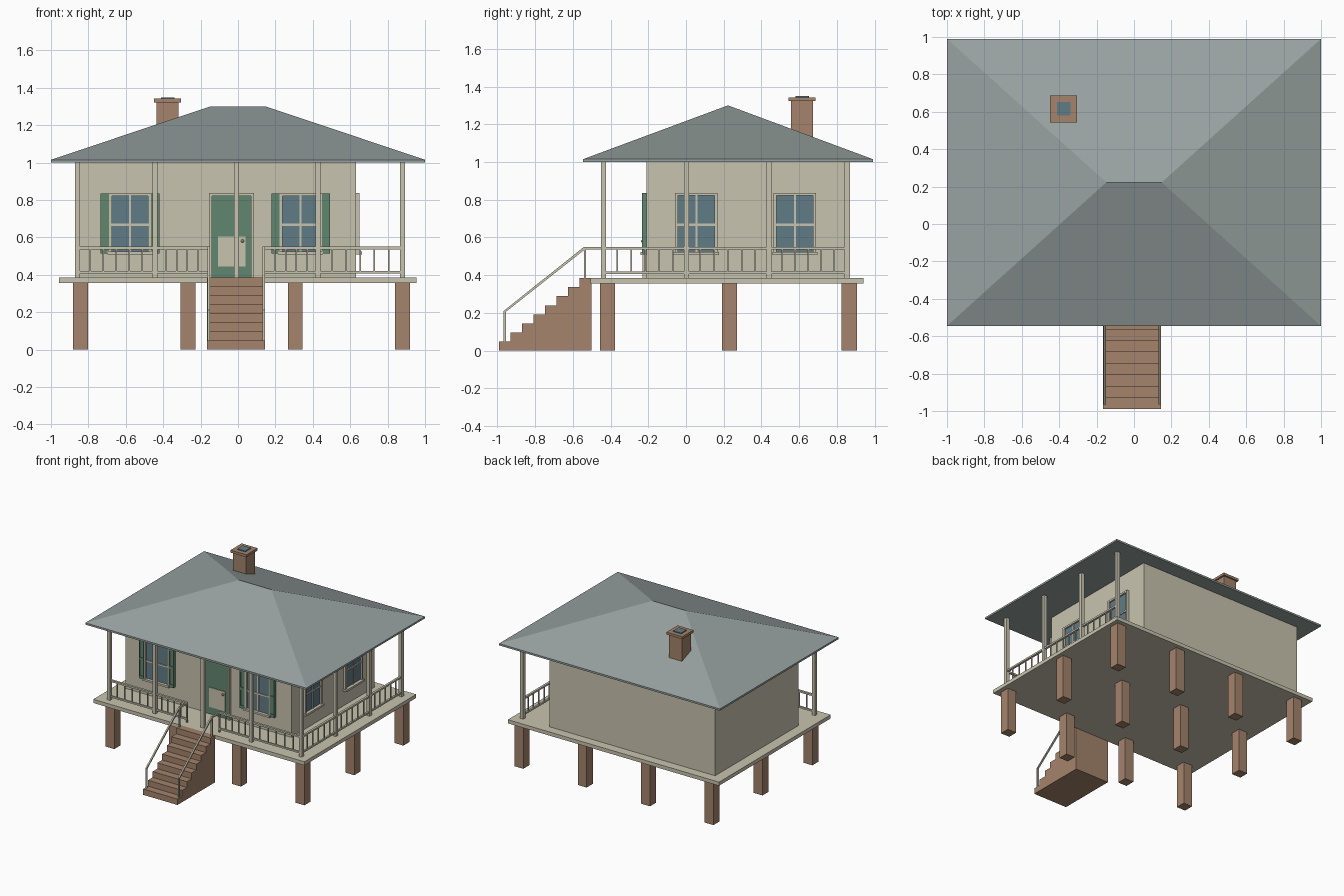
import bpy, bmesh, math
from mathutils import Matrix, Vector

cube = bpy.data.objects.get("Cube")
if cube:
    bpy.data.objects.remove(cube, do_unlink=True)


def material(name, r, g, b):
    m = bpy.data.materials.new(name)
    m.use_nodes = True
    m.diffuse_color = (r, g, b, 1)
    bsdf = next(n for n in m.node_tree.nodes if n.type == 'BSDF_PRINCIPLED')
    bsdf.inputs["Base Color"].default_value = (r, g, b, 1)
    bsdf.inputs["Roughness"].default_value = 0.9
    return m


CREAM = material("cream paint", 0.58, 0.55, 0.43)
BROWN = material("brown brick", 0.37, 0.23, 0.15)
SLATE = material("slate roof", 0.31, 0.36, 0.35)
GREEN = material("green paint", 0.12, 0.24, 0.16)
GLASS = material("blue glass", 0.12, 0.20, 0.24)


def finish(name, bm, mat, matrix=None):
    if matrix:
        bm.transform(matrix)
    bmesh.ops.recalc_face_normals(bm, faces=bm.faces[:])
    mesh = bpy.data.meshes.new(name)
    bm.to_mesh(mesh)
    bm.free()
    mesh.materials.append(mat)
    obj = bpy.data.objects.new(name, mesh)
    bpy.context.collection.objects.link(obj)
    return obj


def add_box(bm, x, y, z):
    """Box from three (low, high) spans."""
    size = Matrix.Diagonal((x[1] - x[0], y[1] - y[0], z[1] - z[0], 1))
    mid = Matrix.Translation((sum(x) / 2, sum(y) / 2, sum(z) / 2))
    bmesh.ops.create_cube(bm, size=1, matrix=mid @ size)


def boxes(name, mat, spans, matrix=None):
    bm = bmesh.new()
    for s in spans:
        add_box(bm, *s)
    return finish(name, bm, mat, matrix)


def around(c, half):
    return (c - half, c + half)


def extrude_x(name, mat, profile, x):
    """Extrude a (y, z) outline between two x values."""
    bm = bmesh.new()
    face = bm.faces.new([bm.verts.new((x[0], y, z)) for y, z in profile])
    grown = bmesh.ops.extrude_face_region(bm, geom=[face])["geom"]
    verts = [v for v in grown if isinstance(v, bmesh.types.BMVert)]
    bmesh.ops.translate(bm, verts=verts, vec=(x[1] - x[0], 0, 0))
    return finish(name, bm, mat)


DECK = 0.385
WALL_FRONT, WALL_SIDE = -0.21, 0.63
ROW_Y, ROW_X = -0.437, 0.88

# Main volumes
boxes("house_walls", CREAM, [((-0.87, WALL_SIDE), (WALL_FRONT, 0.865), (DECK, 1.0))])
boxes("deck", CREAM, [((-0.957, 0.955), (-0.505, 0.94), (0.355, DECK))])
for i in range(4):
    for y in (-0.415, 0.23, 0.865):
        boxes("pier", BROWN, [(around(-0.842 + 0.574 * i, 0.04), around(y, 0.04), (0, 0.355))])

# Hipped roof with a thin eave and a flat soffit
bm = bmesh.new()
rings = [[bm.verts.new((x, y, z)) for x, y in ((-1, -0.545), (1, -0.545), (1, 0.99), (-1, 0.99))]
         for z in (1.0, 1.015)]
ridge = [bm.verts.new((x, 0.2225, 1.3)) for x in (-0.148, 0.148)]
bm.faces.new(rings[0])
for i in range(4):
    j = (i + 1) % 4
    bm.faces.new((rings[0][i], rings[0][j], rings[1][j], rings[1][i]))
a, b, c, d = rings[1]
for f in ((a, b, ridge[1], ridge[0]), (b, c, ridge[1]), (c, d, ridge[0], ridge[1]), (d, a, ridge[0])):
    bm.faces.new(f)
finish("hip_roof", bm, SLATE)

# Chimney
CX, CY = -0.376, 0.615
boxes("chimney", BROWN, [(around(CX, 0.059), around(CY, 0.059), (1.02, 1.325)),
                         (around(CX, 0.072), around(CY, 0.072), (1.322, 1.342))])
boxes("chimney_flue", GLASS, [(around(CX, 0.036), around(CY, 0.036), (1.32, 1.349))])

# Veranda posts
front_posts = (-0.858, -0.444, -0.008, 0.428, ROW_X)
side_posts = (ROW_Y, 0.003, 0.44, 0.855)
for x in front_posts:
    boxes("front_post", CREAM, [(around(x, 0.014), around(ROW_Y, 0.014), (DECK, 1.0))])
for y in side_posts[1:]:
    boxes("side_post", CREAM, [(around(ROW_X, 0.014), around(y, 0.014), (DECK, 1.0))])


def railing(name, start, end, count, matrix):
    """Two rails and evenly spaced balusters along local x."""
    spans = [((start, end), around(0, 0.009), (0.536, 0.55)),
             ((start, end), around(0, 0.007), (0.407, 0.42))]
    for i in range(1, count + 1):
        x = start + (end - start) * i / (count + 1)
        spans.append((around(x, 0.004), around(0, 0.004), (0.415, 0.54)))
    boxes(name, CREAM, spans, matrix)


STAIR = (-0.156, 0.138)
front_row = Matrix.Translation((0, ROW_Y, 0))
side_row = Matrix.Translation((ROW_X, 0, 0)) @ Matrix.Rotation(math.pi / 2, 4, 'Z')
for s, e, n in ((front_posts[0], front_posts[1], 5), (front_posts[1], STAIR[0], 4),
                (STAIR[1], front_posts[3], 4), (front_posts[3], ROW_X, 5)):
    railing("front_railing", s, e, n, front_row)
for s, e in zip(side_posts, side_posts[1:]):
    railing("side_railing", s, e, 5, side_row)

# Solid staircase
STEPS, FOOT, HEAD = 8, -0.99, -0.502
run, rise = (HEAD - FOOT) / STEPS, DECK / STEPS
outline = [(FOOT, 0)]
for i in range(STEPS):
    outline += [(FOOT + run * i, rise * (i + 1)), (FOOT + run * (i + 1), rise * (i + 1))]
outline.append((HEAD, 0))
extrude_x("stairs", BROWN, outline, (-0.165, 0.145))

# Stair handrails
for x in STAIR:
    w = around(x, 0.006)
    boxes("handrail_posts", CREAM, [(w, around(-0.96, 0.006), (rise, 0.205)),
                                    (w, around(-0.535, 0.006), (0.34, 0.55)),
                                    (w, (-0.535, ROW_Y), (0.536, 0.55)),
                                    (w, around(ROW_Y, 0.006), (DECK, 0.55))])
    extrude_x("handrail", CREAM, [(-0.966, 0.197), (-0.966, 0.211), (-0.541, 0.55),
                                  (-0.529, 0.55), (-0.529, 0.542)], w)


def window(name, matrix, shutters):
    """Sash window; local x runs along the wall and -y points outward."""
    out = (-0.02, 0.005)
    spans = [(around(s * 0.105, 0.008), out, (0.52, 0.837)) for s in (-1, 1)]
    spans += [(around(0, 0.113), out, (0.822, 0.837)),
              (around(0, 0.12), (-0.032, 0.005), (0.508, 0.524)),
              (around(0, 0.1), (-0.014, 0.005), around(0.668, 0.006)),
              (around(0, 0.005), (-0.013, 0.005), (0.52, 0.83))]
    boxes(name + "_frame", CREAM, spans, matrix)
    boxes(name + "_glass", GLASS, [(around(0, 0.1), (-0.007, 0.003), (0.522, 0.825))], matrix)
    if shutters:
        for s in (-1, 1):
            leaf = around(s * 0.135, 0.022)
            bars = [(leaf, (-0.018, 0.002), (0.515, 0.835))]
            bars += [(leaf, (-0.024, -0.01), around(z, 0.012)) for z in (0.527, 0.675, 0.823)]
            bars += [(around(s * 0.135 + e * 0.018, 0.004), (-0.024, -0.01), (0.515, 0.835))
                     for e in (-1, 1)]
            boxes(name + "_shutter", GREEN, bars, matrix)


for x in (-0.578, 0.335):
    window("front_window", Matrix.Translation((x, WALL_FRONT, 0)), True)
for y in (0.055, 0.577):
    window("side_window", Matrix.Translation((WALL_SIDE, y, 0)) @ Matrix.Rotation(math.pi / 2, 4, 'Z'), False)

# Front door
F = WALL_FRONT
boxes("door_frame", CREAM, [((-0.155, -0.14), (F - 0.02, F), (DECK, 0.837)),
                            ((0.07, 0.085), (F - 0.02, F), (DECK, 0.837)),
                            ((-0.155, 0.085), (F - 0.02, F), (0.822, 0.837))])
boxes("door", GREEN, [((-0.14, 0.07), (F - 0.01, F), (DECK, 0.822))])
boxes("door_panel", CREAM, [((-0.107, 0.04), (F - 0.015, F), (0.445, 0.605))])
bm = bmesh.new()
bmesh.ops.create_uvsphere(bm, u_segments=10, v_segments=6, radius=0.009,
                          matrix=Matrix.Translation((0.024, F - 0.02, 0.58)))
finish("door_knob", bm, BROWN)
